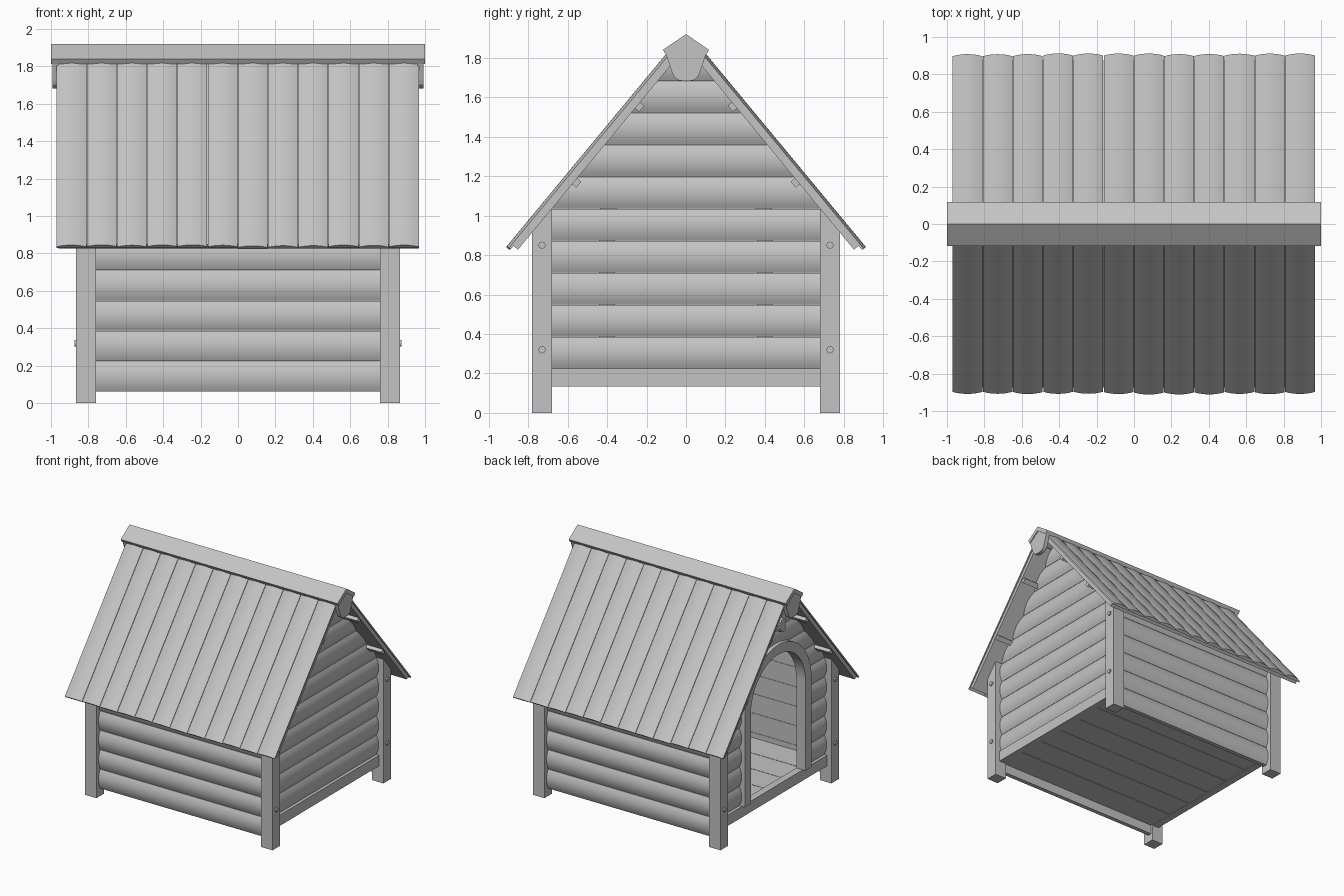
import bpy, bmesh, math, random
from mathutils import Vector

random.seed(4)
cube = bpy.data.objects.get("Cube")
if cube:
    bpy.data.objects.remove(cube, do_unlink=True)

GREY = (0.55, 0.55, 0.55, 1)
mat = bpy.data.materials.new("plain grey")
mat.use_nodes = True
mat.diffuse_color = GREY
mat.node_tree.nodes["Principled BSDF"].inputs["Base Color"].default_value = GREY

BOARD = 0.162                        # board height
SILL = 0.225                         # top of the sill
SLOPE = Vector((0, 0.77, 0.638))     # roof normal on the +y side
UNDER = 1.185                        # distance of the roof underside plane


def along_x(u, v, w):
    return Vector((w, u, v))


def along_y(u, v, w):
    return Vector((u, w, v))


def along_z(u, v, w):
    return Vector((u, v, w))


def prism(bm, poly, lo, hi, place):
    """Sweep a flat outline from lo to hi along the axis chosen by place."""
    ends = [[bm.verts.new(place(u, v, w)) for u, v in poly] for w in (lo, hi)]
    bm.faces.new(ends[0])
    bm.faces.new(ends[1][::-1])
    n = len(poly)
    for i in range(n):
        j = (i + 1) % n
        bm.faces.new((ends[0][i], ends[0][j], ends[1][j], ends[1][i]))


def box(bm, x, y, z):
    prism(bm, [(x[0], y[0]), (x[1], y[0]), (x[1], y[1]), (x[0], y[1])], *z, along_z)


def clip_to_roof(bm):
    """Trim everything above the underside of both roof slopes."""
    for s in (1, -1):
        n = Vector((0, s * SLOPE.y, SLOPE.z))
        cut = bmesh.ops.bisect_plane(bm, geom=bm.verts[:] + bm.edges[:] + bm.faces[:],
                                     plane_co=n * UNDER / n.length_squared, plane_no=n,
                                     clear_outer=True)["geom_cut"]
        bmesh.ops.holes_fill(bm, edges=[e for e in cut if isinstance(e, bmesh.types.BMEdge)])


def finish(bm, name, smooth=False):
    bmesh.ops.recalc_face_normals(bm, faces=bm.faces[:])
    mesh = bpy.data.meshes.new(name)
    bm.to_mesh(mesh)
    bm.free()
    mesh.materials.append(mat)
    ob = bpy.data.objects.new(name, mesh)
    bpy.context.collection.objects.link(ob)
    bpy.ops.object.select_all(action='DESELECT')
    ob.select_set(True)
    bpy.context.view_layer.objects.active = ob
    if smooth:
        bpy.ops.object.shade_smooth_by_angle(angle=math.radians(25))
    return ob


def bowed(lo, hi, back, edge, bulge, steps=8):
    """Board section as (depth, height) with a rounded outer face."""
    pts = [(back, lo)]
    for i in range(steps + 1):
        t = i / steps
        pts.append((edge + bulge * (1 - (2 * t - 1) ** 2), lo + (hi - lo) * t))
    return pts + [(back, hi)]


def arch(radius, base, spring=0.97, steps=24):
    pts = [(radius, base)]
    for i in range(steps + 1):
        a = math.pi * i / steps
        pts.append((radius * math.cos(a), spring + radius * math.sin(a)))
    return pts + [(-radius, base)]


# Corner posts
bm = bmesh.new()
for sx in (1, -1):
    for sy in (1, -1):
        box(bm, sorted((sx * 0.76, sx * 0.865)), sorted((sy * 0.68, sy * 0.78)), (0, 1.15))
clip_to_roof(bm)
finish(bm, "corner_posts")

# Bolt heads on the posts
bm = bmesh.new()
for sx in (1, -1):
    for sy in (1, -1):
        for z in (0.32, 0.85):
            ring = [(sy * 0.73 + 0.018 * math.cos(math.tau * i / 16),
                     z + 0.018 * math.sin(math.tau * i / 16)) for i in range(16)]
            prism(bm, ring, sx * 0.86, sx * 0.875, along_x)
finish(bm, "bolts", True)

# Long side walls
for s, name in ((-1, "front_wall"), (1, "back_wall")):
    bm = bmesh.new()
    for k in range(-1, 5):
        lo = SILL + k * BOARD
        sec = bowed(lo, lo + BOARD - 0.002, 0.695, 0.73, 0.022)
        prism(bm, sec, -0.762, 0.762, lambda u, v, w, s=s: Vector((w, s * u, v)))
    clip_to_roof(bm)
    finish(bm, name, True)

# Gable walls
gables = {}
for s, name in ((1, "plain_gable"), (-1, "door_gable")):
    bm = bmesh.new()
    for k in range(11):
        lo = SILL + k * BOARD
        if lo > 1.8:
            break
        sec = bowed(lo, lo + BOARD - 0.002, 0.77, 0.80, 0.022)
        prism(bm, sec, -0.682, 0.682, lambda u, v, w, s=s: Vector((s * u, w, v)))
    clip_to_roof(bm)
    gables[name] = finish(bm, name, True)

# Doorway cut through the gable
bm = bmesh.new()
prism(bm, arch(0.40, 0.15), -0.95, -0.65, along_x)
cutter = finish(bm, "door_cutter")
cutter.hide_render = True
wall = gables["door_gable"]
mod = wall.modifiers.new("doorway", 'BOOLEAN')
mod.operation, mod.solver, mod.object = 'DIFFERENCE', 'EXACT', cutter
bpy.context.view_layer.objects.active = wall
bpy.ops.object.modifier_apply(modifier=mod.name)
bpy.data.objects.remove(cutter, do_unlink=True)

# Arched door trim
bm = bmesh.new()
prism(bm, arch(0.44, SILL) + arch(0.36, SILL)[::-1], -0.85, -0.765, along_x)
finish(bm, "door_trim", True)

# Bone ornament above the door
bm = bmesh.new()
box(bm, (-0.845, -0.80), (-0.07, 0.07), (1.525, 1.565))
for y in (-0.075, 0.075):
    for z in (1.52, 1.57):
        ring = [(y + 0.032 * math.cos(math.tau * i / 20),
                 z + 0.032 * math.sin(math.tau * i / 20)) for i in range(20)]
        prism(bm, ring, -0.845, -0.80, along_x)
finish(bm, "bone_ornament", True)

# Sills under the gables
bm = bmesh.new()
for s in (1, -1):
    box(bm, sorted((s * 0.765, s * 0.825)), (-0.682, 0.682), (0.135, SILL))
finish(bm, "gable_sills")

# Floor planks
bm = bmesh.new()
for i in range(6):
    y = -0.695 + i * 1.39 / 6
    box(bm, (-0.765, 0.765), (y, y + 1.39 / 6 - 0.004), (0.14, 0.18))
finish(bm, "floor_planks")

# Roof slopes: bowed planks over a deck with battens below
LENGTH = 1.285
for s, side in ((-1, "front"), (1, "back")):
    def on_roof(n, x, d, s=s):
        return Vector((x, s * (0.09 + 0.638 * d + 0.77 * n), 1.833 - 0.77 * d + 0.638 * n))

    bm = bmesh.new()
    pitch = 1.94 / 12
    for i in range(12):
        lo = -0.97 + i * pitch
        sec = bowed(lo, lo + pitch - 0.003, -0.025, -0.014, 0.014)
        prism(bm, sec, 0, LENGTH + random.uniform(-0.004, 0.004), on_roof)
    finish(bm, side + "_roof_planks", True)

    bm = bmesh.new()
    prism(bm, [(-0.025, -0.96), (-0.025, 0.96), (-0.055, 0.96), (-0.055, -0.96)],
          0, LENGTH - 0.025, on_roof)
    finish(bm, side + "_roof_deck")

    bm = bmesh.new()
    for d in (0.31, 0.81):
        prism(bm, [(-0.055, -0.95), (-0.055, 0.95), (-0.082, 0.95), (-0.082, -0.95)],
              d - 0.02, d + 0.02, on_roof)
    finish(bm, side + "_roof_battens")

# Ridge cap
bm = bmesh.new()
prism(bm, [(0, 1.92), (0.117, 1.84), (0.1, 1.813), (0, 1.882), (-0.1, 1.813), (-0.117, 1.84)],
      -1, 1, along_x)
finish(bm, "ridge_cap")

# Rounded end plates below the ridge cap
half = [(0.1, 1.815), (0.07, 1.725), (0.06, 1.703), (0.04, 1.687), (0.02, 1.683)]
shield = [(0, 1.885)] + half + [(-y, z) for y, z in reversed(half)]
bm = bmesh.new()
for s in (1, -1):
    prism(bm, shield, s * 0.96, s * 0.993, along_x)
finish(bm, "ridge_end_plates")
